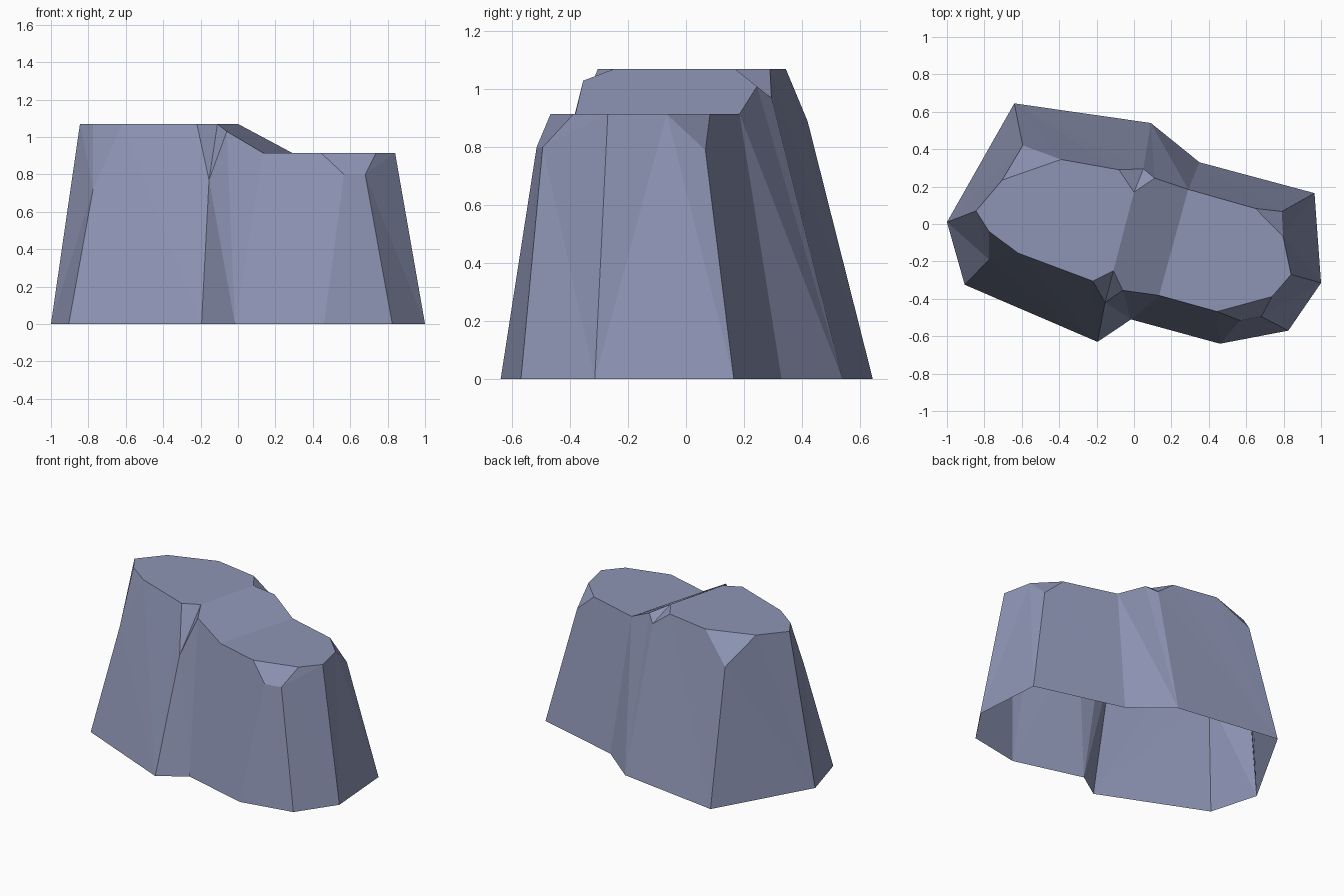
import bpy
import bmesh

default_cube = bpy.data.objects.get("Cube")
if default_cube:
    bpy.data.objects.remove(default_cube, do_unlink=True)

HIGH, LOW = 1.07, 0.915  # heights of the two flat summits


def make_material(name, rgb):
    mat = bpy.data.materials.new(name)
    mat.use_nodes = True
    colour = (*rgb, 1.0)
    mat.diffuse_color = colour
    shader = next(n for n in mat.node_tree.nodes if n.type == 'BSDF_PRINCIPLED')
    shader.inputs["Base Color"].default_value = colour
    shader.inputs["Roughness"].default_value = 0.9
    return mat


# Footprint on the ground, counter-clockwise from the far right corner
footprint = [(-1, .01), (-.905, -.325), (-.195, -.63), (-.016, -.51),
             (.46, -.64), (.825, -.57), (1, -.315), (.965, .165),
             (.35, .33), (.09, .54), (-.64, .645)]

# Upper end of the walls, same direction, dipping at chipped corners
rim_points = [
    (-.845, .07, HIGH), (-.775, -.19, .72), (-.62, -.155, HIGH),
    (-.22, -.305, HIGH), (-.155, -.42, .77), (-.06, -.355, 1.03),
    (.134, -.382, LOW), (.444, -.468, LOW), (.567, -.516, .8),
    (.68, -.495, .8), (.84, -.27, LOW), (.797, -.067, LOW),
    (.79, .067, .79), (.65, .083, LOW), (.29, .185, LOW),
    (.11, .245, 1.01), (.05, .295, .97), (-.08, .29, HIGH),
    (-.39, .345, HIGH), (-.595, .42, .89), (-.705, .235, HIGH)]

# Rim index where the wall fan of each footprint corner starts
fan_start = [19, 1, 1, 4, 6, 8, 9, 11, 12, 14, 16]

bm = bmesh.new()
base = [bm.verts.new((x, y, 0)) for x, y in footprint]
rim = [bm.verts.new(p) for p in rim_points]

# Summit corners set back behind the chips and notches
side_chip = bm.verts.new((-.775, -.04, HIGH))
front_notch = bm.verts.new((-.11, -.25, HIGH))
back_notch = bm.verts.new((0, .17, HIGH))
corner_chip = bm.verts.new((.738, -.388, LOW))


def face(*corners):
    """Add a face from rim indices and vertices."""
    bm.faces.new([rim[c] if isinstance(c, int) else c for c in corners])


# Faceted walls: a fan above each corner, then one triangle to the next corner
count = len(base)
for i, corner in enumerate(base):
    following = (i + 1) % count
    k, end = fan_start[i], fan_start[following]
    while k != end:
        step = (k + 1) % len(rim)
        face(corner, step, k)
        k = step
    face(corner, base[following], end)

# High summit, low summit and the ramp between them
face(0, side_chip, 2, 3, front_notch, back_notch, 17, 18, 20)
face(6, 7, corner_chip, 10, 11, 13, 14)
face(front_notch, 5, 6, 14, 15, back_notch)

# Chipped corners
face(0, 1, side_chip)
face(1, 2, side_chip)
face(7, 8, 9, corner_chip)
face(9, 10, corner_chip)
face(11, 12, 13)
face(18, 19, 20)

# Notches at both ends of the ramp
for start, inner in ((3, front_notch), (15, back_notch)):
    face(start, start + 1, inner)
    face(start + 1, start + 2, inner)

mesh = bpy.data.meshes.new("rock")
bm.to_mesh(mesh)
bm.free()
mesh.materials.append(make_material("blue_grey_stone", (.27, .30, .46)))
rock = bpy.data.objects.new("rock", mesh)
bpy.context.collection.objects.link(rock)
